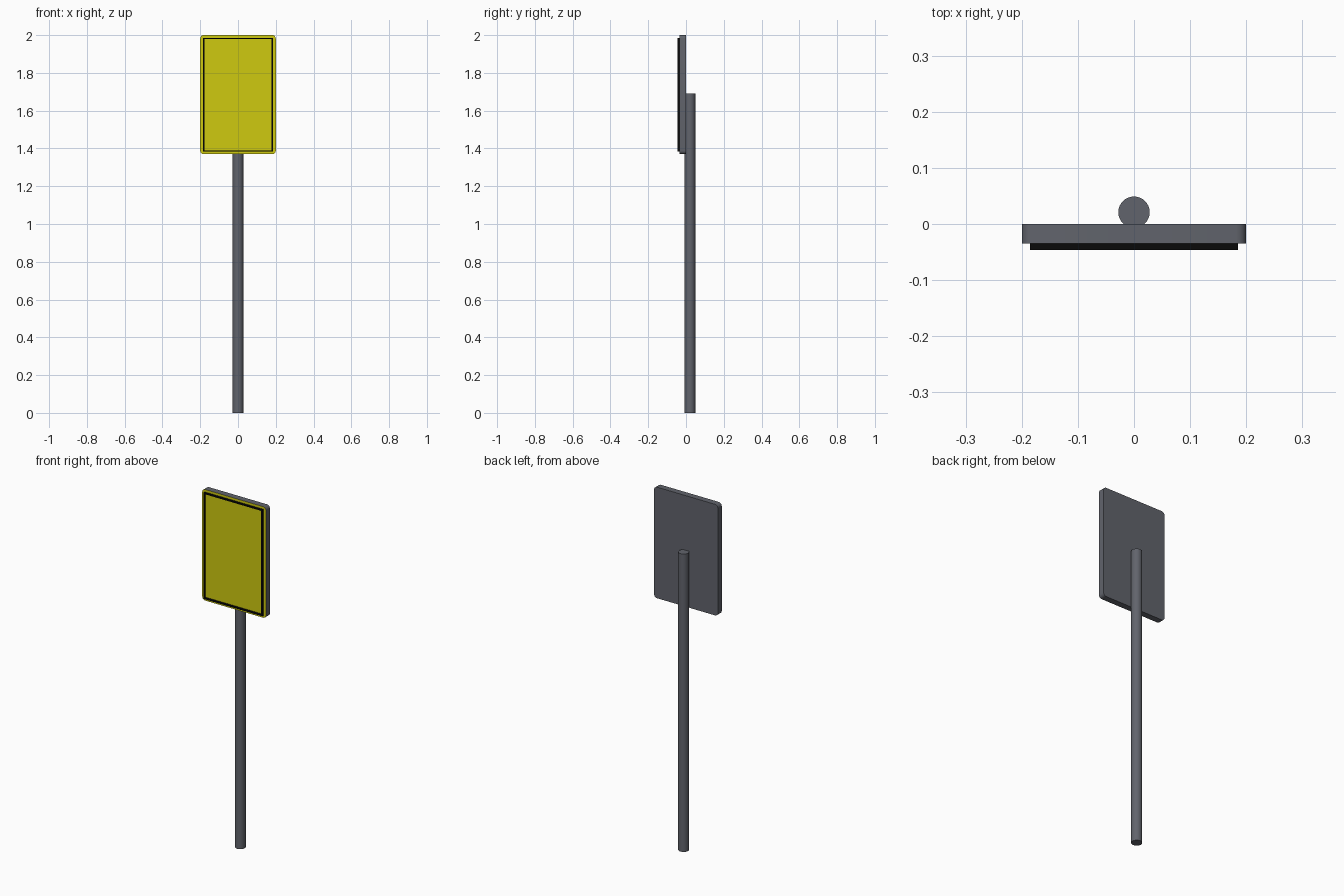
import bpy, bmesh, math

if "Cube" in bpy.data.objects:
    bpy.data.objects.remove(bpy.data.objects["Cube"])


def material(name, rgb):
    m = bpy.data.materials.new(name)
    m.diffuse_color = (*rgb, 1)
    m.use_nodes = True
    m.node_tree.nodes["Principled BSDF"].inputs["Base Color"].default_value = m.diffuse_color
    return m


GREY = material("dark grey metal", (0.12, 0.127, 0.15))
YELLOW = material("yellow face", (0.62, 0.59, 0.005))
BLACK = material("black border", (0.003, 0.003, 0.003))


def finish(bm, name, mats, angle=30):
    bmesh.ops.recalc_face_normals(bm, faces=bm.faces)
    me = bpy.data.meshes.new(name)
    bm.to_mesh(me)
    bm.free()
    for m in mats:
        me.materials.append(m)
    ob = bpy.data.objects.new(name, me)
    bpy.context.collection.objects.link(ob)
    bpy.ops.object.select_all(action='DESELECT')
    ob.select_set(True)
    bpy.context.view_layer.objects.active = ob
    bpy.ops.object.shade_smooth_by_angle(angle=math.radians(angle))
    return ob


def rectangle(x, z0, z1, r=0, steps=5):
    """Outline points (x, z) of a rectangle with optional round corners."""
    if r == 0:
        return [(x, z1), (-x, z1), (-x, z0), (x, z0)]
    pts = []
    corners = [(x - r, z1 - r), (r - x, z1 - r), (r - x, z0 + r), (x - r, z0 + r)]
    for i, (cx, cz) in enumerate(corners):
        for k in range(steps + 1):
            a = math.pi / 2 * (i + k / steps)
            pts.append((cx + r * math.cos(a), cz + r * math.sin(a)))
    return pts


# Sign panel: rounded slab, grey with a yellow front
bm = bmesh.new()
face = bm.faces.new([bm.verts.new((x, 0, z)) for x, z in rectangle(0.2, 1.37, 2.0, 0.018)])
ext = bmesh.ops.extrude_face_region(bm, geom=[face], use_keep_orig=True)
for v in ext["geom"]:
    if isinstance(v, bmesh.types.BMVert):
        v.co.y = -0.035
bm.normal_update()
for f in bm.faces:
    f.material_index = 1 if all(v.co.y < -0.03 for v in f.verts) else 0
finish(bm, "sign_panel", [GREY, YELLOW])

# Raised black border: open rectangular ring on the panel front
bm = bmesh.new()
w = 0.007
loops = []
for inset, y in ((0, -0.034), (0, -0.046), (w, -0.046), (w, -0.034)):
    pts = rectangle(0.185 - inset, 1.383 + inset, 1.986 - inset)
    loops.append([bm.verts.new((x, y, z)) for x, z in pts])
for i in range(4):
    a, b = loops[i], loops[(i + 1) % 4]
    for k in range(4):
        n = (k + 1) % 4
        bm.faces.new((a[k], a[n], b[n], b[k]))
finish(bm, "border_frame", [BLACK])

# Round pole standing behind the panel
bm = bmesh.new()
bmesh.ops.create_cone(bm, cap_ends=True, segments=32, radius1=0.028, radius2=0.028, depth=1.69)
bmesh.ops.translate(bm, verts=bm.verts, vec=(0, 0.021, 0.845))
finish(bm, "pole", [GREY])
